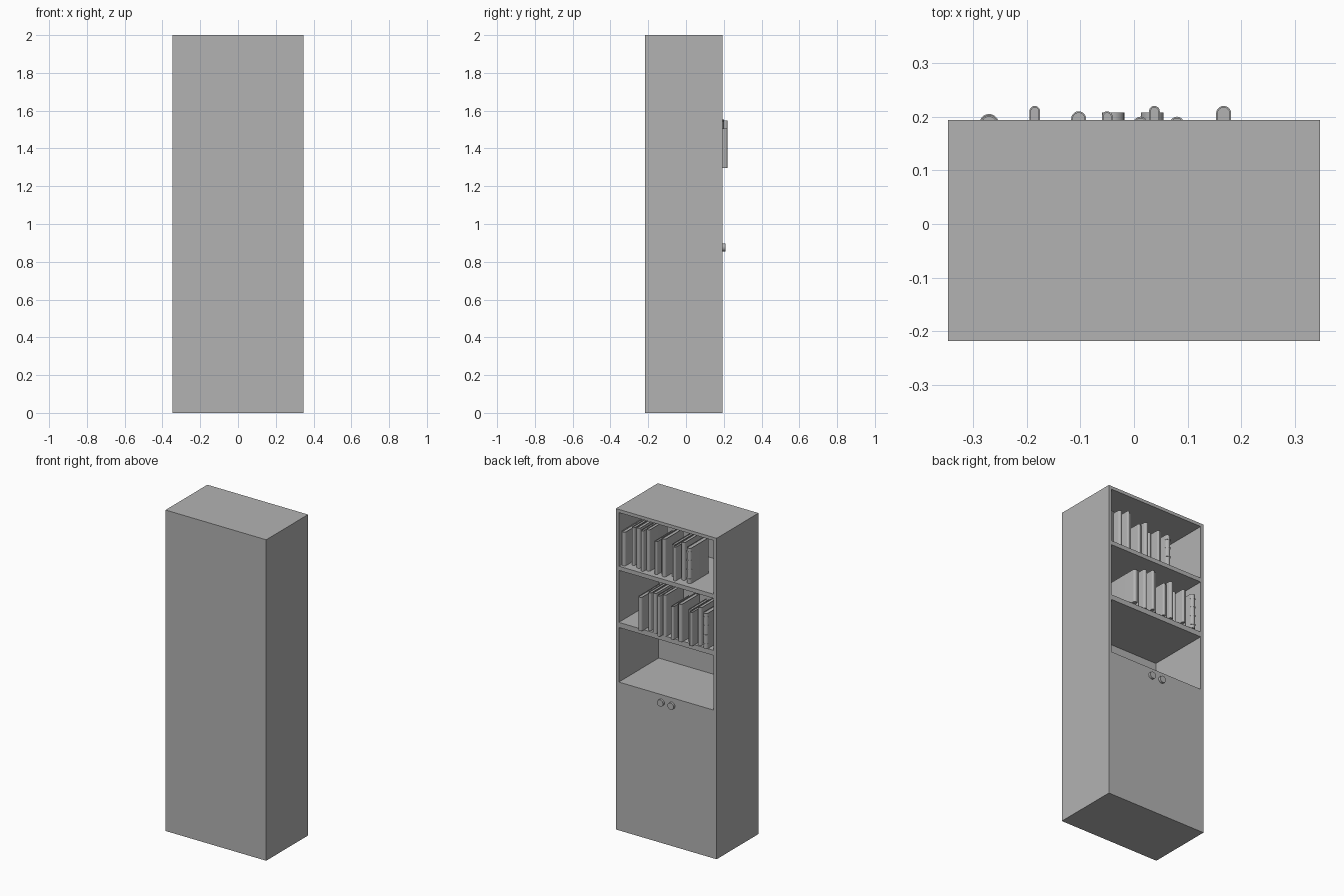
import bpy, bmesh, math
from mathutils import Matrix

old = bpy.data.objects.get("Cube")
if old:
    bpy.data.objects.remove(old, do_unlink=True)

grey = bpy.data.materials.new("plain_grey")
grey.use_nodes = True
colour = (0.45, 0.45, 0.45, 1)
grey.diffuse_color = colour
grey.node_tree.nodes["Principled BSDF"].inputs["Base Color"].default_value = colour


def make(name, bm):
    bmesh.ops.recalc_face_normals(bm, faces=bm.faces)
    mesh = bpy.data.meshes.new(name)
    bm.to_mesh(mesh)
    bm.free()
    mesh.materials.append(grey)
    obj = bpy.data.objects.new(name, mesh)
    bpy.context.collection.objects.link(obj)
    return obj


def add_box(bm, lo, hi):
    size = [b - a for a, b in zip(lo, hi)]
    mid = [(a + b) / 2 for a, b in zip(lo, hi)]
    bmesh.ops.create_cube(bm, size=1, matrix=Matrix.Translation(mid) @ Matrix.Diagonal((*size, 1)))


def add_prism(bm, outline, z0, z1):
    low = [bm.verts.new((x, y, z0)) for x, y in outline]
    face = bm.faces.new(low)
    out = bmesh.ops.extrude_face_region(bm, geom=[face])
    top = [v for v in out["geom"] if isinstance(v, bmesh.types.BMVert)]
    bmesh.ops.translate(bm, verts=top, vec=(0, 0, z1 - z0))


def arc(x, y, r, steps=10):
    return [(x + r * math.cos(math.pi * i / steps), y + r * math.sin(math.pi * i / steps))
            for i in range(steps + 1)]


# Cabinet body with three open compartments
HALF_W, FRONT, OPEN_Y, HEIGHT = 0.347, -0.218, 0.194, 2.0
compartments = [(0.924, 1.264), (1.296, 1.62), (1.646, 1.98)]

bm = bmesh.new()
add_box(bm, (-HALF_W, FRONT, 0), (HALF_W, OPEN_Y, HEIGHT))
cabinet = make("cabinet_body", bm)

bm = bmesh.new()
for z0, z1 in compartments:
    add_box(bm, (-0.327, FRONT + 0.02, z0), (0.327, OPEN_Y + 0.1, z1))
cutter = make("compartment_cutter", bm)
cutter.hide_render = True

cut = cabinet.modifiers.new("compartments", "BOOLEAN")
cut.operation = "DIFFERENCE"
cut.solver = "EXACT"
cut.object = cutter
bpy.context.view_layer.objects.active = cabinet
bpy.ops.object.modifier_apply(modifier=cut.name)
bpy.data.objects.remove(cutter, do_unlink=True)

smooth = []

# Round door knobs
for side, x in (("left", 0.034), ("right", -0.039)):
    bm = bmesh.new()
    place = Matrix.Translation((x, OPEN_Y + 0.006, 0.876)) @ Matrix.Rotation(math.pi / 2, 4, "X")
    bmesh.ops.create_cone(bm, cap_ends=True, segments=20, radius1=0.021, radius2=0.021,
                          depth=0.016, matrix=place)
    smooth.append(make("knob_" + side, bm))


# Book: rounded cover wrapped around a recessed page block
def book(name, x, width, height, spine_y, z, depth, banded):
    r = width / 2
    board = 0.003
    y = spine_y - r
    back = spine_y - depth
    outer = [(x + r, back)] + arc(x, y, r) + [(x - r, back)]
    inner = [(x + r - board, back)] + arc(x, y, r - board) + [(x - r + board, back)]
    bm = bmesh.new()
    add_prism(bm, outer + inner[::-1], z, z + height)
    pages = [(x + r - board, back + 0.005)] + arc(x, y, r - board) + [(x - r + board, back + 0.005)]
    add_prism(bm, pages, z + 0.004, z + height - 0.005)
    if banded:
        for part in (0.12, 0.38, 0.64, 0.88):
            mid = z + height * part
            add_prism(bm, arc(x, y, r + 0.002), mid - 0.004, mid + 0.004)
    smooth.append(make(name, bm))


# Position, width, height and spine reach of each book in a row
row = [
    (0.167, 0.028, 0.21, 0.22), (0.125, 0.022, 0.235, 0.185),
    (0.08, 0.026, 0.25, 0.2), (0.038, 0.02, 0.252, 0.22),
    (0.012, 0.026, 0.258, 0.2), (-0.05, 0.02, 0.205, 0.21),
    (-0.078, 0.02, 0.22, 0.185), (-0.103, 0.028, 0.235, 0.21),
    (-0.15, 0.022, 0.2, 0.18), (-0.185, 0.02, 0.21, 0.22),
    (-0.22, 0.026, 0.235, 0.185), (-0.27, 0.032, 0.22, 0.203),
]
shelves = [("middle", 0, 0, compartments[1][0]), ("top", 0.145, -0.045, compartments[2][0])]
for shelf, dx, dy, z in shelves:
    for i, (x, width, height, reach) in enumerate(row):
        depth = 0.22 if i == 0 else 0.18
        book(f"{shelf}_shelf_book_{i + 1}", x + dx, width, height, reach + dy, z, depth,
             i == len(row) - 1)

# Smooth the rounded parts and keep their edges sharp
bpy.ops.object.select_all(action="DESELECT")
for obj in smooth:
    obj.select_set(True)
bpy.context.view_layer.objects.active = smooth[0]
bpy.ops.object.shade_smooth_by_angle(angle=math.radians(35))
